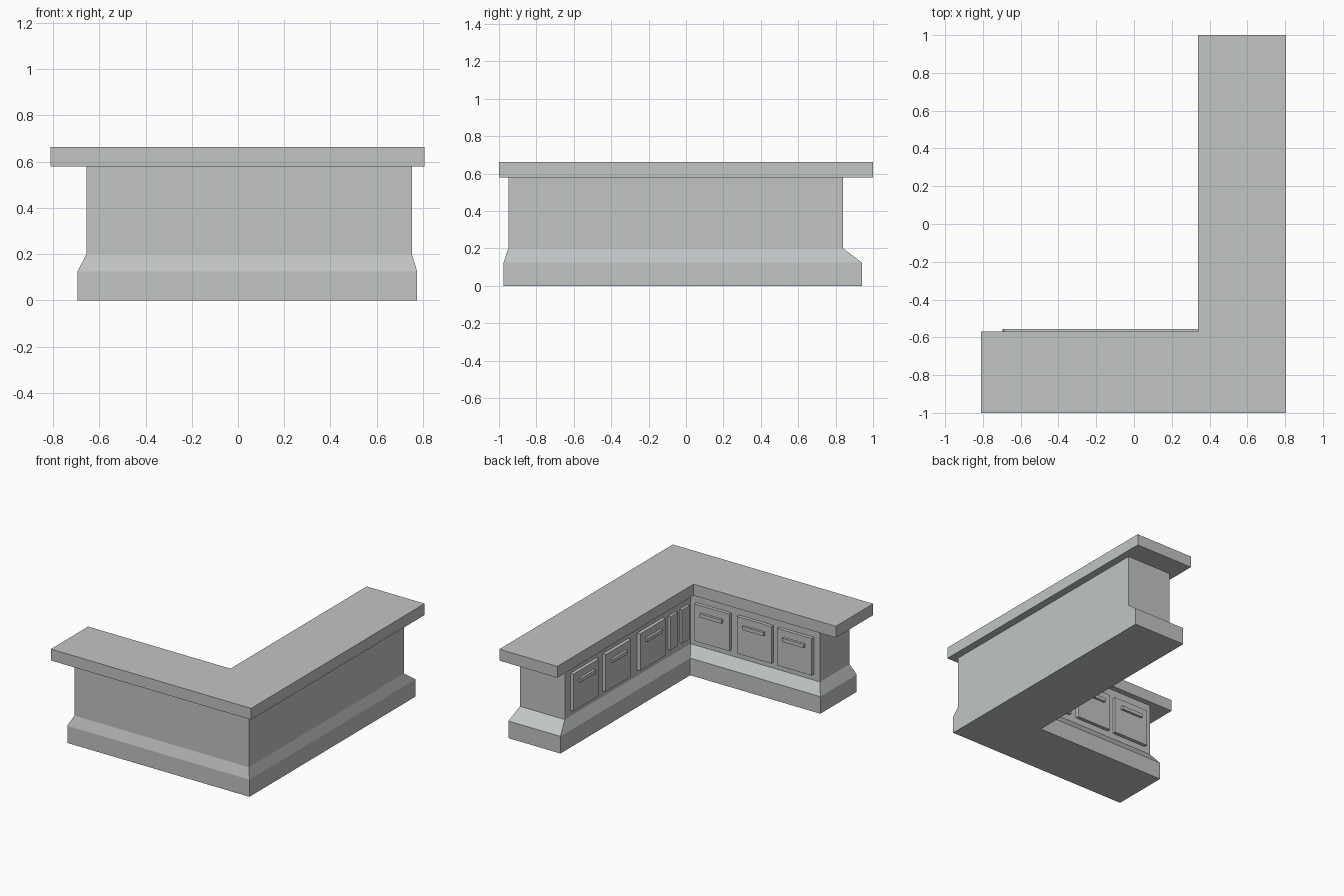
import bpy, bmesh

if "Cube" in bpy.data.objects:
    bpy.data.objects.remove(bpy.data.objects["Cube"])

grey = bpy.data.materials.new("stone_grey")
grey.diffuse_color = (0.54, 0.56, 0.56, 1)
grey.use_nodes = True
grey.node_tree.nodes["Principled BSDF"].inputs["Base Color"].default_value = grey.diffuse_color


def finish(name, bm):
    bmesh.ops.recalc_face_normals(bm, faces=bm.faces)
    me = bpy.data.meshes.new(name)
    bm.to_mesh(me)
    bm.free()
    me.materials.append(grey)
    ob = bpy.data.objects.new(name, me)
    bpy.context.collection.objects.link(ob)
    return ob


def l_loft(name, sections):
    """Loft L-shaped outlines: (z, left, right, front, back, inner_x, inner_y)."""
    bm = bmesh.new()
    rings = []
    for z, x0, x1, y0, y1, ix, iy in sections:
        pts = [(x0, y0), (x1, y0), (x1, y1), (ix, y1), (ix, iy), (x0, iy)]
        rings.append([bm.verts.new((x, y, z)) for x, y in pts])
    for a, b in zip(rings, rings[1:]):
        for i in range(6):
            j = (i + 1) % 6
            bm.faces.new((a[i], a[j], b[j], b[i]))
    # caps as two quads each, split along the inner diagonal
    for r in (rings[0], rings[-1]):
        bm.faces.new((r[0], r[1], r[4], r[5]))
        bm.faces.new((r[1], r[2], r[3], r[4]))
    return finish(name, bm)


def box(name, lo, hi):
    bm = bmesh.new()
    bmesh.ops.create_cube(bm, size=1)
    for v in bm.verts:
        v.co = [(a + b) / 2 + c * (b - a) for a, b, c in zip(lo, hi, v.co)]
    return finish(name, bm)


# Counter body with flared plinth
FX, FY = 0.39, -0.61   # inner wall faces
base = (-0.695, 0.775, -0.975, 0.94, 0.355, -0.555)
wall = (-0.655, 0.752, -0.95, 0.84, FX, FY)
l_loft("counter_body", [(0, *base), (0.125, *base), (0.2, *wall), (0.585, *wall)])

# Overhanging worktop
top = (-0.81, 0.806, -1, 1, 0.338, -0.57)
l_loft("worktop", [(0.58, *top), (0.663, *top)])

# Doors and handles
Z0, Z1, T, H = 0.243, 0.513, 0.025, 0.042


def door_long_arm(i, y0, y1, handle=True):
    box(f"long_arm_door_{i}", (FX - T, y0, Z0), (FX + 0.01, y1, Z1))
    if handle:
        c = (y0 + y1) / 2
        box(f"long_arm_handle_{i}", (FX - H, c - 0.087, 0.435), (FX - T + 0.005, c + 0.087, 0.461))


def door_short_arm(i, x0, x1):
    box(f"short_arm_door_{i}", (x0, FY - 0.01, Z0), (x1, FY + T, Z1))
    c = (x0 + x1) / 2
    box(f"short_arm_handle_{i}", (c - 0.087, FY + T - 0.005, 0.435), (c + 0.087, FY + H, 0.461))


for i, y in enumerate((0.48, 0.11, -0.29)):
    door_long_arm(i + 1, y, y + 0.295)
for i, x in enumerate((0.06, -0.28, -0.605)):
    door_short_arm(i + 1, x, x + 0.28)

# Narrow upright panels beside the inner corner
for i, y in enumerate((-0.435, -0.57)):
    box(f"narrow_panel_{i + 1}", (FX - 0.02, y, 0.255), (FX + 0.01, y + 0.085, 0.5))
